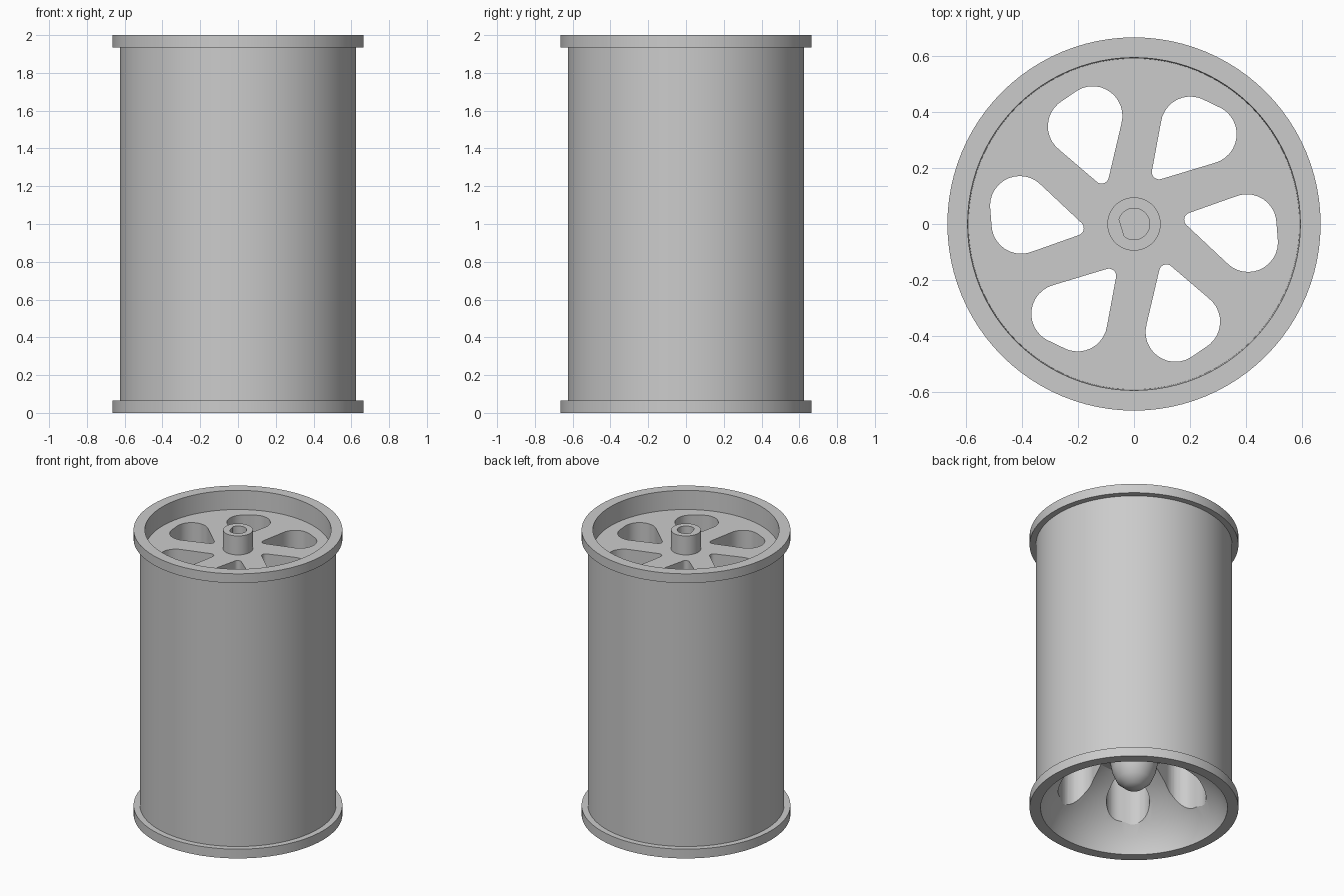
import bpy, bmesh
from math import sin, cos, pi, radians
from mathutils import Matrix, Vector

if "Cube" in bpy.data.objects:
    bpy.data.objects.remove(bpy.data.objects["Cube"], do_unlink=True)

HEIGHT = 2.0
SEGMENTS = 96

grey = bpy.data.materials.new("plain grey")
grey.use_nodes = True
grey.diffuse_color = (0.6, 0.6, 0.6, 1)
grey.node_tree.nodes["Principled BSDF"].inputs["Base Color"].default_value = grey.diffuse_color


def finish(bm, name):
    bmesh.ops.recalc_face_normals(bm, faces=bm.faces)
    mesh = bpy.data.meshes.new(name)
    bm.to_mesh(mesh)
    bm.free()
    mesh.materials.append(grey)
    obj = bpy.data.objects.new(name, mesh)
    bpy.context.collection.objects.link(obj)
    return obj


def lathe(name, profile):
    bm = bmesh.new()
    verts = [bm.verts.new((r, 0, z)) for r, z in profile]
    edges = [bm.edges.new(pair) for pair in zip(verts, verts[1:])]
    bmesh.ops.spin(bm, geom=verts + edges, axis=(0, 0, 1), cent=(0, 0, 0),
                   angle=2 * pi, steps=SEGMENTS)
    bmesh.ops.remove_doubles(bm, verts=bm.verts, dist=0.0005)
    return finish(bm, name)


def circle(x, y, r, n=32):
    return [Vector((x + r * cos(2 * pi * i / n), y + r * sin(2 * pi * i / n), 0))
            for i in range(n)]


def hull_prism(name, outline, bottom, top, turn=0):
    """Upright prism around the convex hull of the outline points."""
    bm = bmesh.new()
    for p in outline:
        for z in (bottom, top):
            bm.verts.new(Matrix.Rotation(turn, 3, 'Z') @ Vector((p.x, p.y, z)))
    bmesh.ops.convex_hull(bm, input=bm.verts)
    loose = [v for v in bm.verts if not v.link_faces]
    bmesh.ops.delete(bm, geom=loose, context='VERTS')
    bmesh.ops.dissolve_limit(bm, angle_limit=radians(0.5), verts=bm.verts, edges=bm.edges)
    return finish(bm, name)


# Solid wheel: domed hub end and dished underside, flanged barrel, recessed face, hub boss
wheel = lathe("wheel_body", [
    (0, 0.14), (0.06, 0.155), (0.11, 0.2), (0.14, 0.27), (0.155, 0.35),
    (0.19, 0.395), (0.25, 0.4), (0.34, 0.35), (0.43, 0.28), (0.51, 0.19),
    (0.56, 0.11), (0.59, 0.03), (0.595, 0),
    (0.665, 0), (0.665, 0.065), (0.625, 0.065),
    (0.625, HEIGHT - 0.065), (0.665, HEIGHT - 0.065), (0.665, HEIGHT),
    (0.593, HEIGHT), (0.59, 1.867), (0.095, 1.867), (0.095, HEIGHT), (0, HEIGHT)])

# Six rounded openings between the spokes
opening = circle(0.205, 0.015, 0.026) + circle(0.402, 0, 0.106) + circle(0.407, -0.065, 0.106)
cutters = [hull_prism("spoke_opening_cutter", opening, -0.5, 2.5, i * pi / 3)
           for i in range(6)]

# Blind axle bore with one flat side
bore = [Vector((max(p.x, -0.046), p.y, 0)) for p in circle(0, 0, 0.056)]
cutters.append(hull_prism("axle_bore_cutter", bore, 1.5, 2.5, radians(17)))

bpy.context.view_layer.objects.active = wheel
for cutter in cutters:
    cutter.hide_render = True
    cut = wheel.modifiers.new("cut", 'BOOLEAN')
    cut.operation = 'DIFFERENCE'
    cut.solver = 'EXACT'
    cut.object = cutter
    bpy.ops.object.modifier_apply(modifier=cut.name)
    bpy.data.objects.remove(cutter, do_unlink=True)

bpy.ops.object.select_all(action='DESELECT')
wheel.select_set(True)
bpy.ops.object.shade_smooth_by_angle(angle=radians(30))
